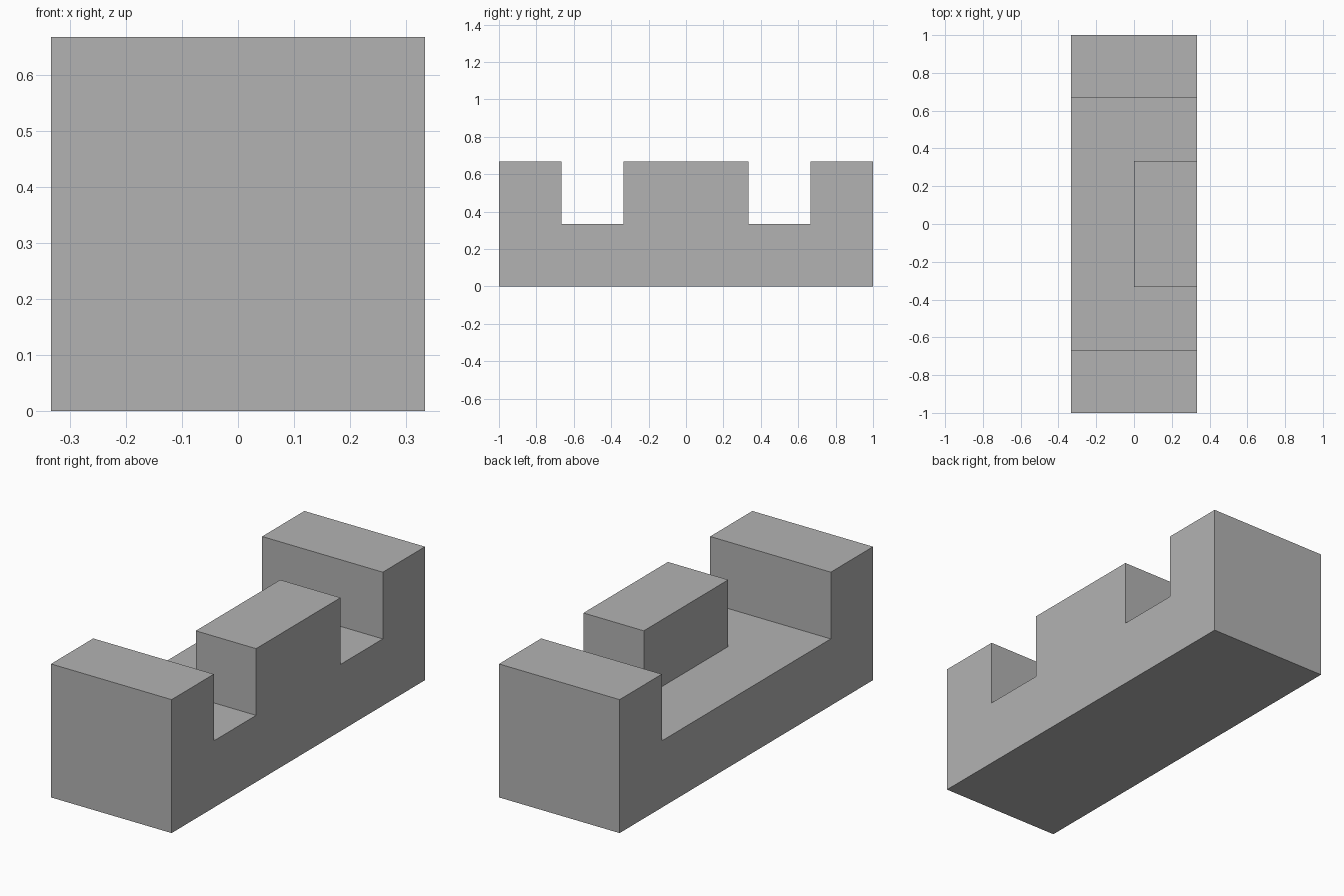
import bpy
import bmesh

U = 1 / 3  # one module of the block
MARGIN = 0.1

cube = bpy.data.objects.get("Cube")
if cube:
    bpy.data.objects.remove(cube, do_unlink=True)

# Single flat colour
grey = bpy.data.materials.new("plain grey")
grey.use_nodes = True
colour = (0.45, 0.45, 0.45, 1)
grey.diffuse_color = colour
grey.node_tree.nodes["Principled BSDF"].inputs["Base Color"].default_value = colour


def prism(name, plan, bottom, top):
    """Extrude a closed plan outline (x, y) from bottom to top."""
    bm = bmesh.new()
    base = bm.faces.new([bm.verts.new((x, y, bottom)) for x, y in plan])
    result = bmesh.ops.extrude_face_region(bm, geom=[base], use_keep_orig=True)
    raised = [v for v in result["geom"] if isinstance(v, bmesh.types.BMVert)]
    bmesh.ops.translate(bm, verts=raised, vec=(0, 0, top - bottom))
    bmesh.ops.recalc_face_normals(bm, faces=bm.faces)
    mesh = bpy.data.meshes.new(name)
    bm.to_mesh(mesh)
    bm.free()
    mesh.materials.append(grey)
    obj = bpy.data.objects.new(name, mesh)
    bpy.context.collection.objects.link(obj)
    return obj


# Full block
block = prism("notched_block", [(-U, -1), (U, -1), (U, 1), (-U, 1)], 0, 2 * U)

# C-shaped recess that leaves two end walls and a half-width centre block
out = U + MARGIN
recess = prism("recess_cutter", [
    (-out, -2 * U), (out, -2 * U), (out, -U), (0, -U),
    (0, U), (out, U), (out, 2 * U), (-out, 2 * U),
], U, 2 * U + MARGIN)
recess.hide_render = True

cut = block.modifiers.new("recess", 'BOOLEAN')
cut.operation = 'DIFFERENCE'
cut.solver = 'EXACT'
cut.object = recess

# Bake the cut and drop the cutter
bpy.context.view_layer.objects.active = block
bpy.ops.object.modifier_apply(modifier=cut.name)
bpy.data.objects.remove(recess, do_unlink=True)
